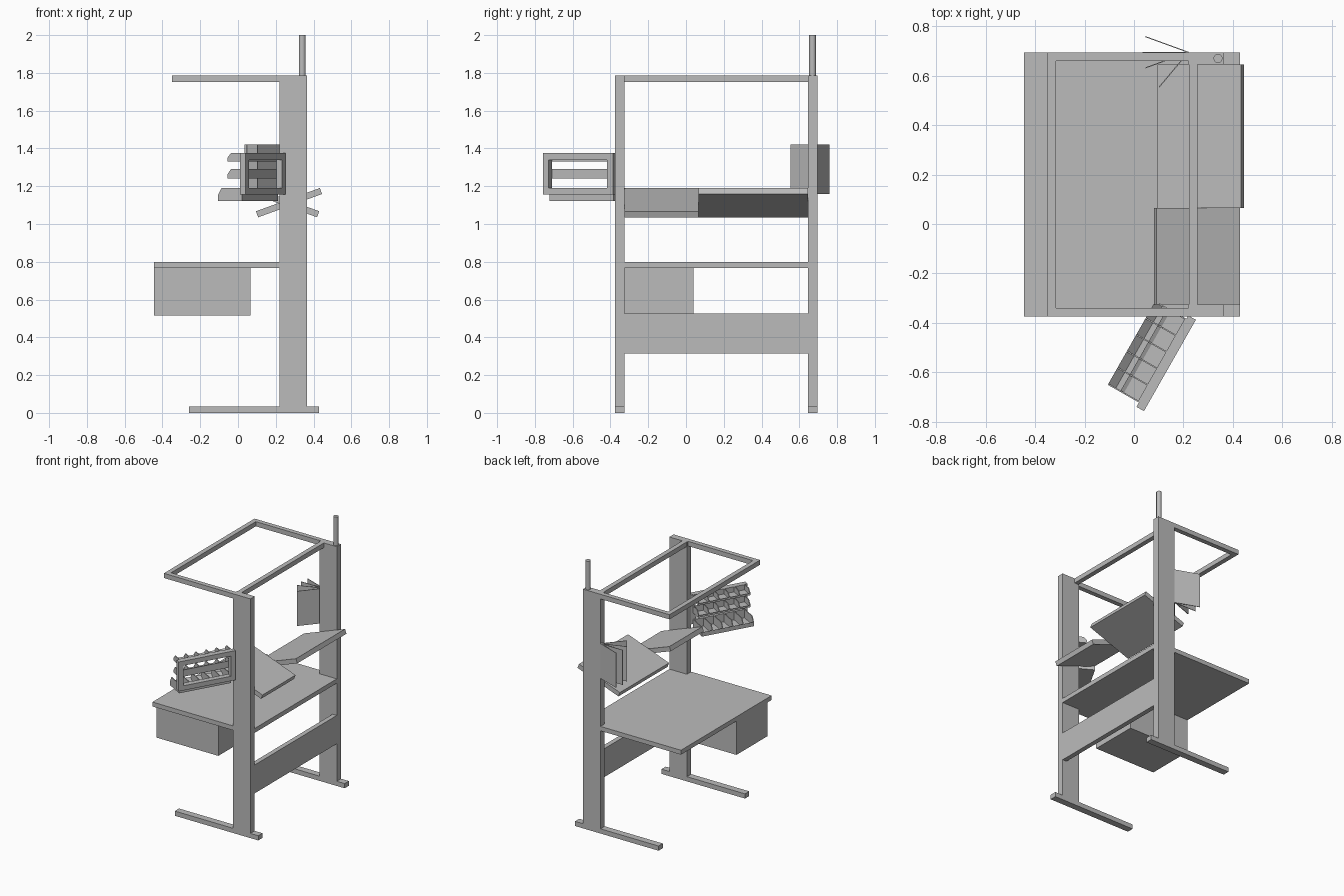
import bpy
import bmesh
from math import radians
from mathutils import Matrix, Vector

if "Cube" in bpy.data.objects:
    bpy.data.objects.remove(bpy.data.objects["Cube"], do_unlink=True)

grey = bpy.data.materials.new("plain_grey")
grey.use_nodes = True
grey.diffuse_color = (0.5, 0.5, 0.5, 1)
grey.node_tree.nodes["Principled BSDF"].inputs["Base Color"].default_value = (0.5, 0.5, 0.5, 1)


def add_prism(bm, points, direction):
    """Extrude a flat polygon along a direction into a closed solid."""
    face = bm.faces.new([bm.verts.new(p) for p in points])
    top = bmesh.ops.extrude_face_region(bm, geom=[face])["geom"]
    bmesh.ops.translate(bm, vec=direction, verts=[g for g in top if isinstance(g, bmesh.types.BMVert)])


def add_box(bm, x0, x1, y0, y1, z0, z1):
    add_prism(bm, [(x0, y0, z0), (x1, y0, z0), (x1, y1, z0), (x0, y1, z0)], (0, 0, z1 - z0))


def finish(bm, name, matrix=Matrix()):
    bmesh.ops.transform(bm, matrix=matrix, verts=bm.verts)
    bmesh.ops.recalc_face_normals(bm, faces=bm.faces)
    mesh = bpy.data.meshes.new(name)
    bm.to_mesh(mesh)
    bm.free()
    mesh.materials.append(grey)
    obj = bpy.data.objects.new(name, mesh)
    bpy.context.collection.objects.link(obj)
    return obj


def box(name, *bounds, matrix=Matrix()):
    bm = bmesh.new()
    add_box(bm, *bounds)
    return finish(bm, name, matrix)


def frame(name, a0, a1, b0, b1, width, depth, matrix=Matrix()):
    """Flat rectangular ring with square rails, lying in local XY."""
    bm = bmesh.new()
    add_box(bm, a0, a1, b0, b0 + width, 0, depth)
    add_box(bm, a0, a1, b1 - width, b1, 0, depth)
    add_box(bm, a0, a0 + width, b0 + width, b1 - width, 0, depth)
    add_box(bm, a1 - width, a1, b0 + width, b1 - width, 0, depth)
    return finish(bm, name, matrix)


FRONT, BACK, POST = -0.375, 0.695, 0.05
IN_FRONT, IN_BACK = FRONT + POST, BACK - POST
POST_X0, POST_X1 = 0.22, 0.365

# Posts and feet
for side, y in (("front", FRONT), ("back", IN_BACK)):
    box(side + "_post", POST_X0, POST_X1, y, y + POST, 0.035, 1.787)
    box(side + "_foot", -0.26, 0.43, y, y + POST, 0, 0.035)

# Cross beam between the posts
box("cross_beam", POST_X1 - 0.035, POST_X1, IN_FRONT, IN_BACK, 0.315, 0.527)

# Desk top, notched around the posts
bm = bmesh.new()
outline = [(-0.445, FRONT), (POST_X0, FRONT), (POST_X0, IN_FRONT), (POST_X1, IN_FRONT),
           (POST_X1, IN_BACK), (POST_X0, IN_BACK), (POST_X0, BACK), (-0.445, BACK)]
add_prism(bm, [(x, y, 0.767) for x, y in outline], (0, 0, 0.033))
finish(bm, "desk_top")
box("drawer_unit", -0.445, 0.065, IN_FRONT, 0.04, 0.515, 0.767)

# Overhead frame
frame("overhead_frame", -0.35, 0.258, FRONT, BACK, 0.035, 0.035, Matrix.Translation((0, 0, 1.752)))

# Signal pole
bm = bmesh.new()
bmesh.ops.create_cone(bm, cap_ends=True, segments=24, radius1=0.018, radius2=0.018, depth=0.213,
                      matrix=Matrix.Translation((0.34, 0.67, 1.8935)))
pole = finish(bm, "signal_pole")
bpy.context.view_layer.objects.active = pole
pole.select_set(True)
bpy.ops.object.shade_smooth_by_angle(angle=radians(40))
pole.select_set(False)

# Two shelves tilted opposite ways
for name, x, tilt, y0, y1 in (("front_shelf", 0.255, 20, IN_FRONT, 0.065),
                              ("back_shelf", 0.27, -20, 0.065, IN_BACK)):
    place = Matrix.Translation((x, 0, 1.113)) @ Matrix.Rotation(radians(tilt), 4, "Y")
    box(name, -0.18, 0.18, y0, y1, -0.017, 0.017, matrix=place)

# Document panels fanned around a hinge on the back post
for i, angle in enumerate((-20, 0, 20, 50)):
    place = Matrix.Translation((POST_X0, BACK, 1.16)) @ Matrix.Rotation(radians(angle), 4, "Z")
    box(f"document_panel_{i + 1}", -0.185, 0, -0.002, 0.002, 0, 0.26, matrix=place)

# Swung-out bin rack: local x runs along the rack, local y points out to the bins
rack = Matrix.Translation((0.01, -0.74, 0)) @ Matrix.Rotation(radians(60.4), 4, "Z")
LENGTH, WALL, BINS = 0.425, 0.006, 5
upright = Matrix.Translation((0, 0, 1.155)) @ Matrix.Rotation(radians(90), 4, "X")
frame("rack_frame", 0, LENGTH, 0, 0.22, 0.035, 0.035, rack @ upright)

for name, z, height, depth, lip in (("lower", 1.122, 0.068, 0.145, 0.035),
                                    ("middle", 1.24, 0.05, 0.088, 0.016),
                                    ("upper", 1.33, 0.045, 0.088, 0.016)):
    bm = bmesh.new()
    a0, a1 = 0.02, LENGTH - 0.015
    add_box(bm, a0, a1, 0, WALL, z, z + height)
    add_box(bm, a0, a1, WALL, depth - lip, z, z + WALL)
    # Sloped front lip
    add_prism(bm, [(a0, depth - lip, z), (a0, depth, z), (a0, depth, z + lip * 0.9),
                   (a0, depth - lip, z + WALL)], (a1 - a0, 0, 0))
    # Dividers and end walls
    for i in range(BINS + 1):
        a = a0 + (a1 - a0 - WALL) * i / BINS
        add_prism(bm, [(a, WALL, z), (a, depth, z), (a, depth, z + height * 0.45),
                       (a, depth - 0.022, z + height), (a, WALL, z + height)], (WALL, 0, 0))
    finish(bm, name + "_bin_row", rack)
